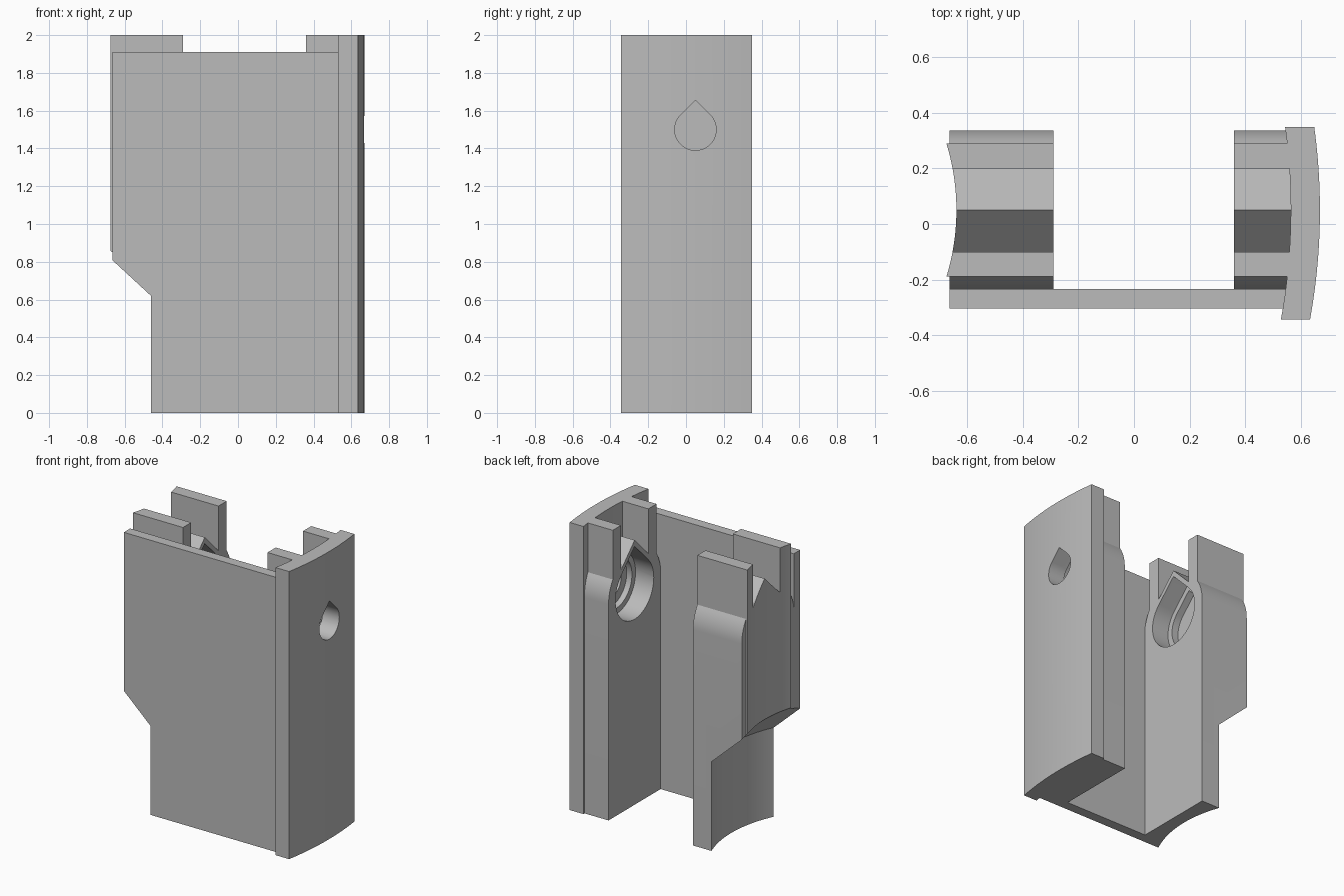
import bpy, bmesh, math

cube = bpy.data.objects.get("Cube")
if cube:
    bpy.data.objects.remove(cube, do_unlink=True)

CY, CZ = 0.05, 1.5            # axis of the bores
RIDGE, HALF = 1.84, 0.15      # roof over the bore
CORE, LIP = 0.24, 0.287       # half depths of the blocks

grey = bpy.data.materials.new("plain grey")
grey.use_nodes = True
colour = (0.5, 0.5, 0.5, 1)
grey.diffuse_color = colour
grey.node_tree.nodes["Principled BSDF"].inputs["Base Color"].default_value = colour


def loft(name, rings):
    """Solid through matching closed rings of 3D points."""
    bm = bmesh.new()
    loops = [[bm.verts.new(p) for p in ring] for ring in rings]
    n = len(loops[0])
    for a, b in zip(loops, loops[1:]):
        for i in range(n):
            j = (i + 1) % n
            bm.faces.new((a[i], a[j], b[j], b[i]))
    bm.faces.new(loops[0])
    bm.faces.new(loops[-1])
    bmesh.ops.recalc_face_normals(bm, faces=bm.faces)
    mesh = bpy.data.meshes.new(name)
    bm.to_mesh(mesh)
    bm.free()
    mesh.materials.append(grey)
    obj = bpy.data.objects.new(name, mesh)
    bpy.context.collection.objects.link(obj)
    return obj


def along_x(name, profile, x0, x1):
    return loft(name, [[(x, y, z) for y, z in profile] for x in (x0, x1)])


def along_z(name, profile, z0, z1):
    return loft(name, [[(x, y, z) for x, y in profile] for z in (z0, z1)])


def combine(obj, tool, operation):
    mod = obj.modifiers.new(operation.title(), "BOOLEAN")
    mod.operation, mod.solver, mod.object = operation, "EXACT", tool
    bpy.context.view_layer.objects.active = obj
    bpy.ops.object.modifier_apply(modifier=mod.name)


def teardrop(r):
    pts = []
    for i in range(37):
        a = math.radians(45 - 270 * i / 36)
        pts.append((CY + r * math.cos(a), CZ + r * math.sin(a)))
    return pts + [(CY, CZ + r * math.sqrt(2))]


def arc_y(apex, radius, y0, y1, steps=24):
    """Points on a bulge towards +x, highest at the bore axis."""
    ys = [y0 + (y1 - y0) * i / steps for i in range(steps + 1)]
    return [(apex - radius + math.sqrt(radius ** 2 - (y - CY) ** 2), y) for y in ys]


def block(name, core_x, lip_x):
    """Two prongs with a roof between, plus rounded lips lower down."""
    eave = RIDGE - HALF
    half = [(HALF, eave), (HALF, 2), (CORE, 2), (CORE, 0)]
    core = [(CY, RIDGE)] + [(CY + y, z) for y, z in half]
    core += [(CY - y, z) for y, z in reversed(half)]
    body = along_x(name, core, *core_x)
    start = math.acos(CORE / LIP)
    curve = [(LIP * math.cos(start * (1 - i / 8)), CZ + LIP * math.sin(start * (1 - i / 8)))
             for i in range(9)] + [(LIP, 0)]
    lips = [(CY + y, z) for y, z in curve] + [(CY - y, z) for y, z in reversed(curve)]
    tool = along_x("lip_shape", lips, *lip_x)
    combine(body, tool, "UNION")
    bpy.data.objects.remove(tool, do_unlink=True)
    return body


# Main parts
panel = along_z("curved_side_panel",
                arc_y(0.67, 2.2, -0.345, 0.35) + arc_y(0.565, 2.2, -0.345, 0.35)[::-1], 0, 2)
plate = along_x("front_plate", [(-0.305, 0), (-0.235, 0), (-0.235, 1.91), (-0.305, 1.91)],
                -0.665, 0.58)
panel_block = block("panel_side_block", (0.36, 0.58), (0.36, 0.58))
open_block = block("open_side_block", (-0.72, -0.29), (-0.665, -0.29))

# Concave outer end, stepping inwards below a slope
rings = []
for z, apex in ((-0.1, -0.38), (0.62, -0.38), (0.86, -0.64), (2.1, -0.64)):
    rings.append([(x, y, z) for x, y in arc_y(apex, 0.82, -0.4, 0.45, 32)]
                 + [(-1, 0.45, z), (-1, -0.4, z)])
end_cutter = loft("end_cutter", rings)
for part in (plate, open_block):
    combine(part, end_cutter, "DIFFERENCE")
cutters = [end_cutter]

# Stepped teardrop bores
for r, x0, x1, parts in ((0.21, 0.3, 0.5, [panel_block]),
                         (0.17, 0.45, 0.54, [panel_block, panel]),
                         (0.11, 0.4, 0.8, [panel_block, panel]),
                         (0.21, -0.42, -0.2, [open_block]),
                         (0.17, -0.47, -0.3, [open_block])):
    bore = along_x("bore_cutter", teardrop(r), x0, x1)
    for part in parts:
        combine(part, bore, "DIFFERENCE")
    cutters.append(bore)
for c in cutters:
    bpy.data.objects.remove(c, do_unlink=True)

# Smooth curves, sharp edges
bpy.ops.object.select_all(action="DESELECT")
for part in (panel, plate, panel_block, open_block):
    part.select_set(True)
bpy.context.view_layer.objects.active = panel
bpy.ops.object.shade_smooth_by_angle(angle=math.radians(25))
